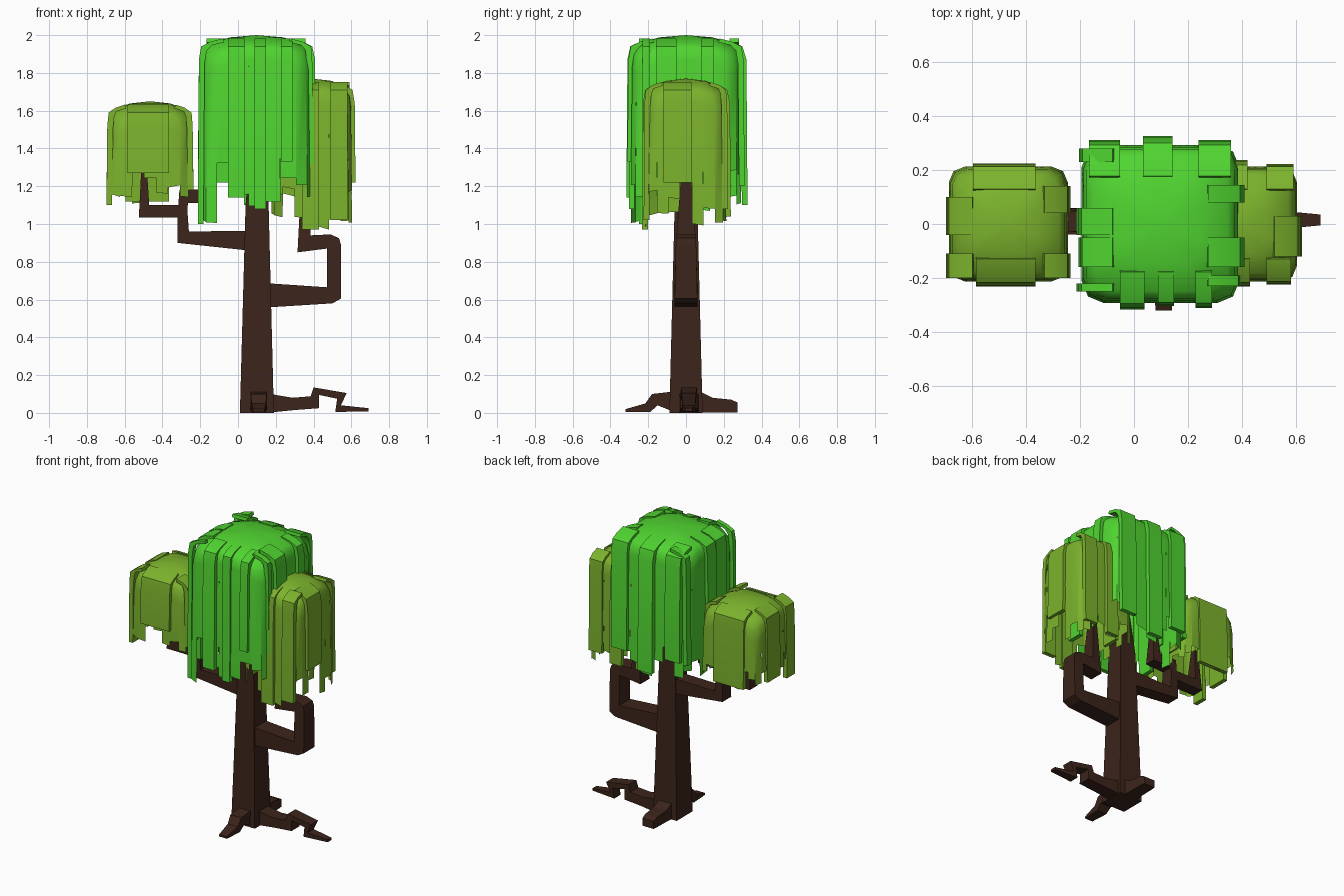
import bpy, bmesh, math, random
from math import radians, cos, sin

if "Cube" in bpy.data.objects:
    bpy.data.objects.remove(bpy.data.objects["Cube"])

random.seed(4)


def material(name, rgb):
    m = bpy.data.materials.new(name)
    m.diffuse_color = (*rgb, 1)
    m.use_nodes = True
    m.node_tree.nodes["Principled BSDF"].inputs["Base Color"].default_value = m.diffuse_color
    return m


BARK = material("bark", (0.045, 0.018, 0.011))
GREEN = material("bright_leaf", (0.08, 0.66, 0.03))
OLIVE = material("olive_leaf", (0.2, 0.45, 0.026))


def finish(bm, name, mat, smooth=None):
    bmesh.ops.remove_doubles(bm, verts=bm.verts, dist=1e-4)
    bmesh.ops.recalc_face_normals(bm, faces=bm.faces)
    me = bpy.data.meshes.new(name)
    bm.to_mesh(me)
    bm.free()
    me.materials.append(mat)
    ob = bpy.data.objects.new(name, me)
    bpy.context.collection.objects.link(ob)
    if smooth:
        bpy.ops.object.select_all(action='DESELECT')
        ob.select_set(True)
        bpy.context.view_layer.objects.active = ob
        bpy.ops.object.shade_smooth_by_angle(angle=radians(smooth))
    return ob


def limb(name, sections, angle=0, origin=(0, 0)):
    """Four-sided limb; each section is (r, z) of both edges plus half width."""
    bm = bmesh.new()
    c, s = cos(radians(angle)), sin(radians(angle))

    def vert(r, z, w):
        return bm.verts.new((origin[0] + r * c - w * s, origin[1] + r * s + w * c, z))

    rings = [[vert(r1, z1, w), vert(r1, z1, -w), vert(r2, z2, -w), vert(r2, z2, w)]
             for r1, z1, r2, z2, w in sections]
    for a, b in zip(rings, rings[1:]):
        for i in range(4):
            j = (i + 1) % 4
            bm.faces.new((a[i], a[j], b[j], b[i]))
    bm.faces.new(rings[0])
    bm.faces.new(rings[-1])
    return finish(bm, name, BARK)


# Trunk
limb("trunk", [(-.09, 0, .09, 0, .088), (-.06, 1.1, .062, 1.1, .06),
               (-.025, 1.5, .025, 1.5, .025)], origin=(.1, 0))

# Branches
limb("right_branch", [
    (.1, .69, .1, .555, .062), (.47, .665, .50, .58, .06), (.47, .665, .545, .605, .06),
    (.47, .87, .545, .89, .054), (.47, .87, .535, .925, .052), (.47, .87, .49, .945, .05),
    (.315, .85, .385, .94, .05), (.335, 1.23, .365, 1.23, .028)])
limb("left_branch", [
    (.1, .965, .1, .855, .05), (-.26, .96, -.32, .90, .048), (-.27, 1.10, -.32, 1.035, .045),
    (-.47, 1.10, -.525, 1.035, .042), (-.485, 1.33, -.51, 1.33, .02)], origin=(0, .01))
limb("left_twig", [
    (-.32, 1.05, -.27, 1.05, .04), (-.31, 1.18, -.265, 1.11, .04),
    (-.18, 1.185, -.125, 1.115, .038), (-.16, 1.42, -.14, 1.42, .015)], origin=(0, .01))

# Roots
limb("right_root", [
    (.15, .11, .15, 0, .05), (.2, .095, .2, .005, .05), (.29, .08, .3, .015, .046),
    (.385, .088, .43, .025, .044), (.40, .135, .43, .095, .042), (.575, .105, .525, .075, .038),
    (.545, .04, .515, .005, .034), (.69, .025, .69, .008, .02)], origin=(0, .015))
limb("front_root", [
    (.05, .115, .05, 0, .045), (.18, .10, .15, .04, .042), (.215, .05, .19, .005, .038),
    (.32, .02, .32, .005, .03)], angle=-90, origin=(.11, 0))
limb("back_root", [
    (.04, .13, .04, 0, .05), (.14, .08, .13, .002, .048), (.24, .07, .24, .002, .045),
    (.272, .055, .272, .002, .042)], angle=90, origin=(.1, 0))

# Dome profile: (plan scale, height below the top)
PROFILE = [(1, -.13), (.965, -.07), (.87, -.045), (.5, -.012)]


def turn(p, side):
    for _ in range(side):
        p = (-p[1], p[0])
    return p


def canopy(name, mat, cx, hx, hy, top, low, high, depths, strips):
    """Open shell with a domed top, a ragged hem and raised hanging strips.
    Sides run front, right, back, left."""
    c, n = .28, 5
    outline = []
    for side in range(4):
        edge = [(-1 + c + 2 * (1 - c) * i / n, -1) for i in range(n + 1)]
        edge.append((1 - c + c * sin(radians(45)), -1 + c - c * cos(radians(45))))
        outline += [turn(p, side) for p in edge]
    total = len(outline)
    bm = bmesh.new()
    rings = [[bm.verts.new((cx + u * hx * s, v * hy * s,
                            top + dz - .11 * abs(u * v * s * s) ** 3)) for u, v in outline]
             for s, dz in PROFILE]
    peak = bm.verts.new((cx, 0, top))
    for i in range(total):
        j = (i + 1) % total
        for a, b in zip(rings, rings[1:]):
            bm.faces.new((a[i], a[j], b[j], b[i]))
        bm.faces.new((rings[-1][i], rings[-1][j], peak))
        # hanging hem panel
        z = depths.get(i, random.uniform(low, high))
        hem = [bm.verts.new((cx + outline[k][0] * hx * 1.025, outline[k][1] * hy * 1.025,
                             z + random.uniform(-.01, .01))) for k in (i, j)]
        bm.faces.new((rings[0][j], rings[0][i], hem[0], hem[1]))
    finish(bm, name, mat, 40)

    # raised strips folded over the rim; t0, t1 are true offsets along the side
    bm = bmesh.new()
    for side, t0, t1, out, zb in strips:
        h, half = (hy, hx) if side % 2 == 0 else (hx, hy)
        path = [(.62 * h, top - .018), (.85 * h, top - .034), (h + out * .4, top - .06),
                (h + out, top - .13), (h * 1.02 + out, zb)]
        inner = [(d - (.03 if k > 1 else .005), z - (0 if k == 4 else .02))
                 for k, (d, z) in enumerate(path)]
        loops = []
        for (d, z), (e, y) in zip(path, inner):
            pts = [turn(p, side) for p in ((t0, -d), (t1, -d), (t1, -e), (t0, -e))]
            loops.append([bm.verts.new((cx + p[0], p[1], q))
                          for p, q in zip(pts, (z, z, y, y))])
        for a, b in zip(loops, loops[1:]):
            for i in range(4):
                j = (i + 1) % 4
                bm.faces.new((a[i], a[j], b[j], b[i]))
        bm.faces.new(loops[0])
        bm.faces.new(loops[-1])
    finish(bm, name + "_strips", mat, 35)


# Main canopy
canopy("main_canopy", GREEN, .098, .285, .285, 2.0, 1.06, 1.3,
       {0: 1.33, 1: 1.16, 2: 1.09, 3: 1.12, 4: 1.25, 5: 1.2, 6: 1.15, 26: 1.02, 27: 1.0},
       [(0, -.15, -.06, .025, 1.14), (0, .13, .19, .02, 1.33), (0, -.01, .05, .012, 1.08),
        (2, .15, .265, .02, 1.22), (2, -.045, .065, .035, 1.1), (2, -.26, -.14, .02, 1.2),
        (1, .08, .145, .025, 1.2), (1, -.16, -.05, .025, 1.15), (1, -.23, -.19, .01, 1.25),
        (3, -.28, -.23, .01, 1.2), (3, -.06, .04, .02, 1.25), (3, .05, .16, .012, 1.1),
        (3, .22, .25, .02, 1.0)])

# Left canopy
canopy("left_canopy", OLIVE, -.465, .215, .208, 1.65, 1.1, 1.24,
       {0: 1.14, 1: 1.28, 2: 1.25, 3: 1.17, 4: 1.2, 27: 1.15},
       [(0, -.12, .1, .02, 1.27), (2, -.1, .13, .012, 1.12), (3, -.1, .04, .012, 1.15),
        (3, .11, .2, .012, 1.1), (1, .04, .14, .01, 1.2), (1, -.2, -.11, .01, 1.18)])

# Right canopy
canopy("right_canopy", OLIVE, .39, .208, .208, 1.77, 1.0, 1.2,
       {7: 1.05, 8: 1.14, 9: 1.22, 10: 1.0, 11: 1.08, 3: .98, 4: 1.03, 2: 1.1},
       [(1, -.12, .03, .02, 1.22), (0, .1, .19, .012, 1.02), (0, -.05, .04, .02, .97),
        (2, -.2, -.1, .01, 1.08), (2, -.03, .06, .025, 1.04), (3, -.05, .07, .012, 1.15)])
